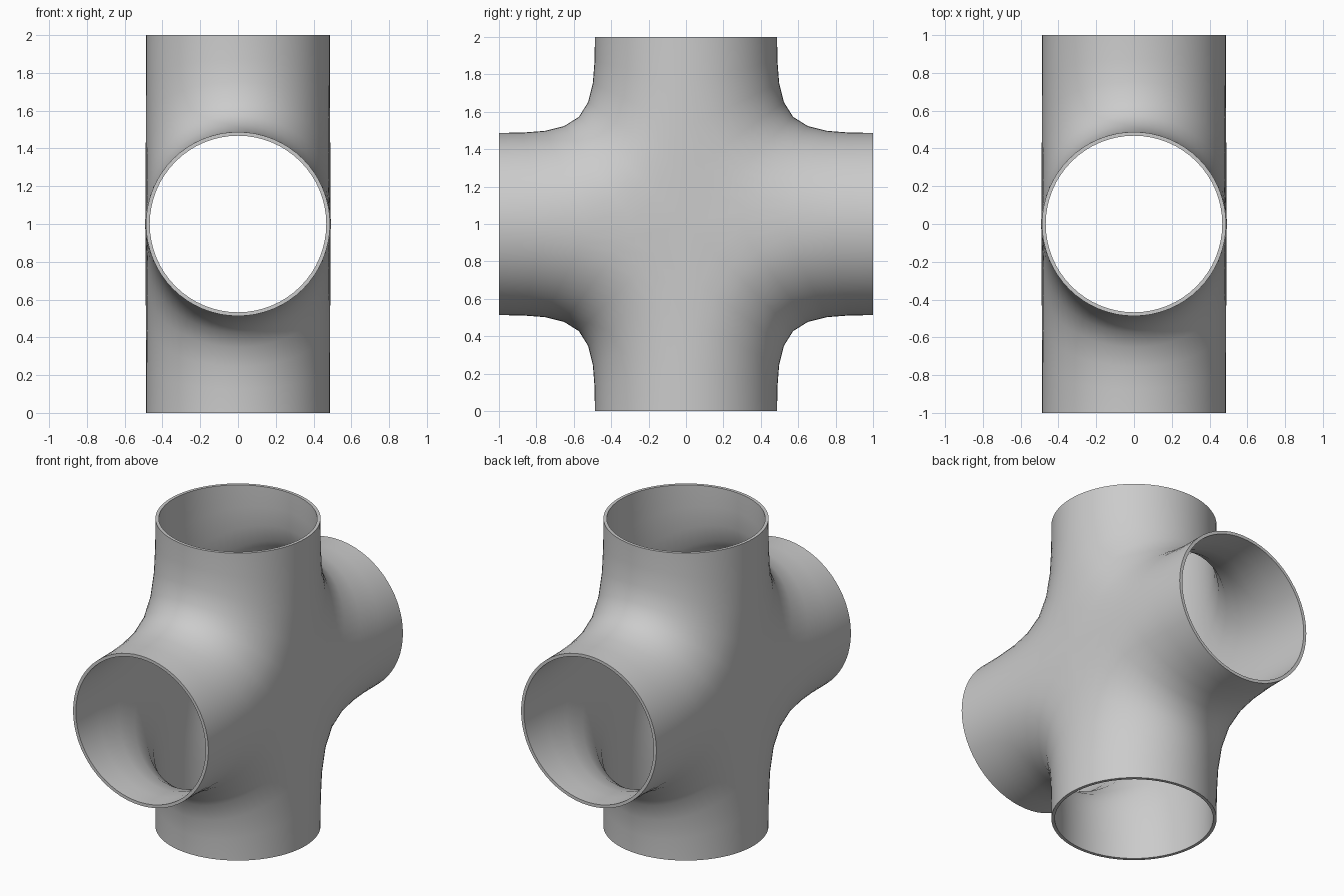
import bpy, bmesh
from math import sin, cos, pi
from mathutils import Matrix, Vector

if "Cube" in bpy.data.objects:
    bpy.data.objects.remove(bpy.data.objects["Cube"])

SIDES, R = 16, 0.5
bm = bmesh.new()

# Four mitred 16-sided arms, rotated around x, open at the ends
for k in range(4):
    rot = Matrix.Translation((0, 0, 1)) @ Matrix.Rotation(k * pi / 2, 4, 'X')
    mitre, end = [], []
    for i in range(SIDES):
        a = 2 * pi * i / SIDES
        x, y = R * sin(a), R * cos(a)
        mitre.append(bm.verts.new(rot @ Vector((x, y, abs(y)))))
        end.append(bm.verts.new(rot @ Vector((x, y, 1))))
    for i in range(SIDES):
        j = (i + 1) % SIDES
        bm.faces.new((mitre[i], end[i], end[j], mitre[j]))

# Weld the arms along the mitre lines, normals facing outward
bmesh.ops.remove_doubles(bm, verts=bm.verts, dist=1e-4)
bm.normal_update()
bmesh.ops.recalc_face_normals(bm, faces=bm.faces)
top = max(bm.faces, key=lambda f: f.calc_center_median().x)
if top.normal.x < 0:
    bmesh.ops.reverse_faces(bm, faces=bm.faces)
for f in bm.faces:
    f.smooth = True

mesh = bpy.data.meshes.new("pipe_cross")
bm.to_mesh(mesh)
bm.free()
pipe = bpy.data.objects.new("pipe_cross", mesh)
bpy.context.collection.objects.link(pipe)

# Round the junction, then give the wall its thickness
sub = pipe.modifiers.new("rounding", 'SUBSURF')
sub.levels = sub.render_levels = 2
wall = pipe.modifiers.new("wall", 'SOLIDIFY')
wall.thickness = 0.02
wall.offset = -1

# Bake modifiers so the rim edges stay sharp
bpy.context.view_layer.objects.active = pipe
pipe.select_set(True)
for name in ("rounding", "wall"):
    bpy.ops.object.modifier_apply(modifier=name)
bpy.ops.object.shade_smooth_by_angle(angle=pi / 5)
